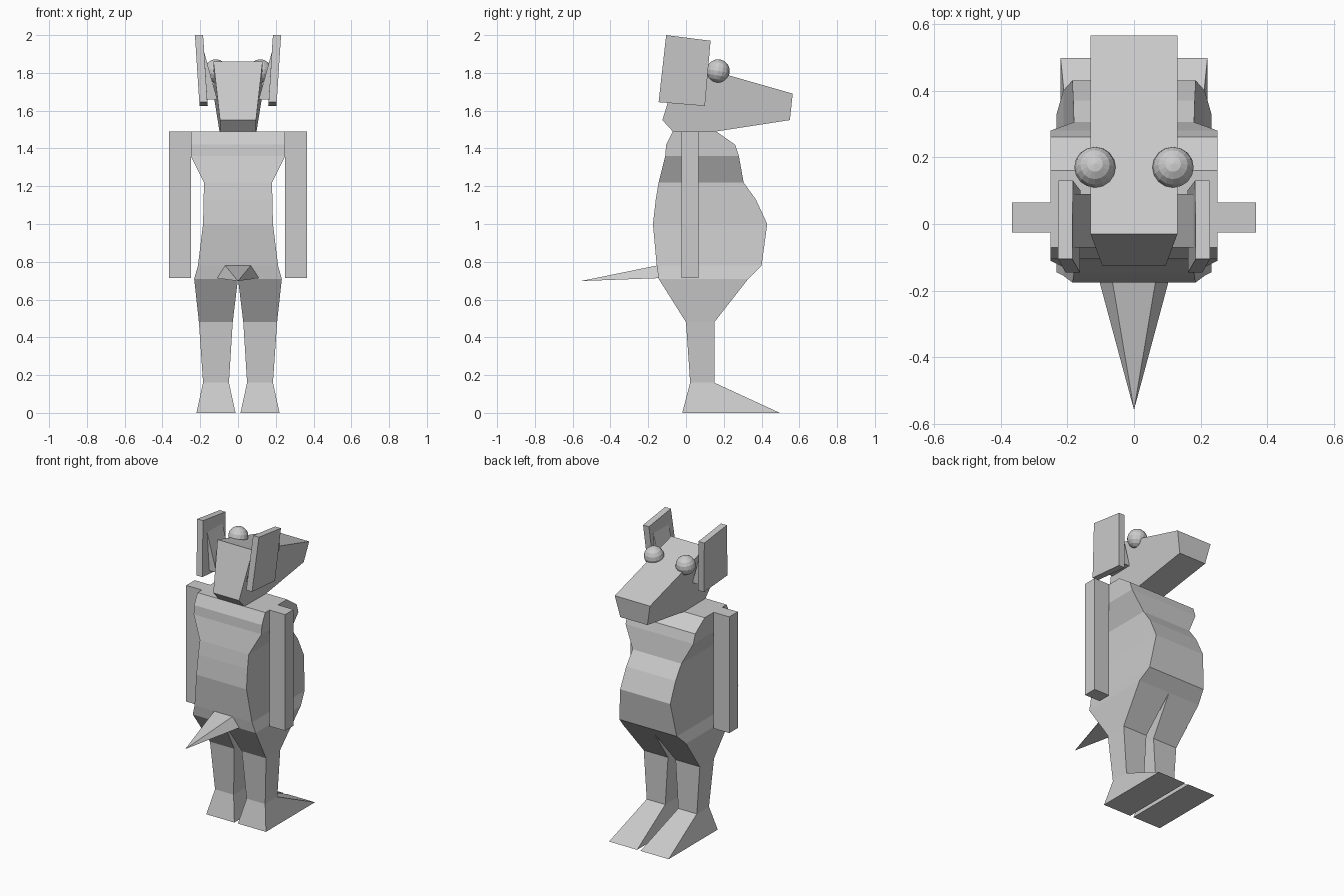
import bpy
import bmesh
from math import radians
from mathutils import Matrix

if "Cube" in bpy.data.objects:
    bpy.data.objects.remove(bpy.data.objects["Cube"])

GREY = (0.6, 0.6, 0.6, 1.0)
skin = bpy.data.materials.new("plain grey")
skin.use_nodes = True
skin.diffuse_color = GREY
skin.node_tree.nodes["Principled BSDF"].inputs["Base Color"].default_value = GREY


def finish(name, bm, mirror=False):
    """Turn a bmesh into a flat-shaded object, optionally mirrored across x."""
    bmesh.ops.recalc_face_normals(bm, faces=bm.faces)
    mesh = bpy.data.meshes.new(name)
    bm.to_mesh(mesh)
    bm.free()
    mesh.materials.append(skin)
    obj = bpy.data.objects.new(name, mesh)
    bpy.context.collection.objects.link(obj)
    if mirror:
        mod = obj.modifiers.new("mirror", "MIRROR")
        mod.use_mirror_merge = False
    return obj


def bridge(name, rings, mirror=False):
    """Join closed rings of points with quads and cap both ends."""
    bm = bmesh.new()
    loops = [[bm.verts.new(p) for p in ring] for ring in rings]
    count = len(loops[0])
    for low, high in zip(loops, loops[1:]):
        for i in range(count):
            j = (i + 1) % count
            bm.faces.new((low[i], low[j], high[j], high[i]))
    bm.faces.new(loops[0])
    bm.faces.new(loops[-1])
    return finish(name, bm, mirror)


def rect(z, x0, x1, y0, y1):
    return [(x0, y0, z), (x1, y0, z), (x1, y1, z), (x0, y1, z)]


# Torso: height, half width, back, front
torso = [
    (1.49, 0.25, -0.07, 0.16),
    (1.42, 0.25, -0.105, 0.26),
    (1.36, 0.25, -0.11, 0.28),
    (1.22, 0.18, -0.145, 0.305),
    (1.13, 0.182, -0.16, 0.37),
    (1.0, 0.185, -0.175, 0.43),
    (0.78, 0.212, -0.155, 0.40),
    (0.71, 0.232, -0.145, 0.33),
]
bridge("torso", [rect(z, -w, w, back, front) for z, w, back, front in torso])

# Legs with wedge feet: height, inner, outer, back, front
leg = [
    (0.71, 0.0, 0.232, -0.145, 0.33),
    (0.48, 0.028, 0.207, 0.0, 0.15),
    (0.16, 0.048, 0.185, 0.022, 0.15),
    (0.0, 0.013, 0.22, -0.02, 0.497),
]
bridge("leg", [rect(*section) for section in leg], mirror=True)

# Straight arms
bridge("arm", [rect(z, 0.25, 0.365, -0.025, 0.065) for z in (0.715, 1.49)], mirror=True)

# Head with long snout: y, z, half width along the side profile
head = [
    (-0.03, 1.86, 0.13),
    (-0.125, 1.55, 0.095),
    (-0.07, 1.49, 0.095),
    (0.16, 1.49, 0.098),
    (0.55, 1.55, 0.1),
    (0.565, 1.69, 0.13),
]
bridge("head", [[(s * w, y, z) for y, z, w in head] for s in (-1, 1)])

# Ear slabs, leaning outward: y, z, outer x
ear = [
    (-0.105, 2.0, 0.228),
    (0.13, 1.97, 0.226),
    (0.10, 1.625, 0.203),
    (-0.145, 1.645, 0.205),
]
bridge("ear", [[(x - t, y, z) for y, z, x in ear] for t in (0, 0.043)], mirror=True)

# Wedges joining the ears to the head: x, z
wedge = [(0.19, 1.95), (0.135, 1.75), (0.11, 1.66), (0.17, 1.66)]
bridge("ear_root", [[(x, y, z) for x, z in wedge] for y in (-0.07, 0.09)], mirror=True)

# Eyes
bm = bmesh.new()
bmesh.ops.create_uvsphere(bm, u_segments=16, v_segments=8, radius=0.062,
                          matrix=Matrix.Translation((0.117, 0.17, 1.81))
                          @ Matrix.Rotation(radians(-10), 4, "X"))
finish("eye", bm, mirror=True)

# Tail: a four-sided spike
bm = bmesh.new()
base = [bm.verts.new((x, y, z)) for x, y, z in
        [(-0.07, -0.14, 0.783), (0.07, -0.14, 0.783),
         (0.115, -0.13, 0.714), (-0.115, -0.13, 0.714)]]
tip = bm.verts.new((0, -0.557, 0.698))
bm.faces.new(base)
for a, b in zip(base, base[1:] + base[:1]):
    bm.faces.new((a, b, tip))
finish("tail", bm)
